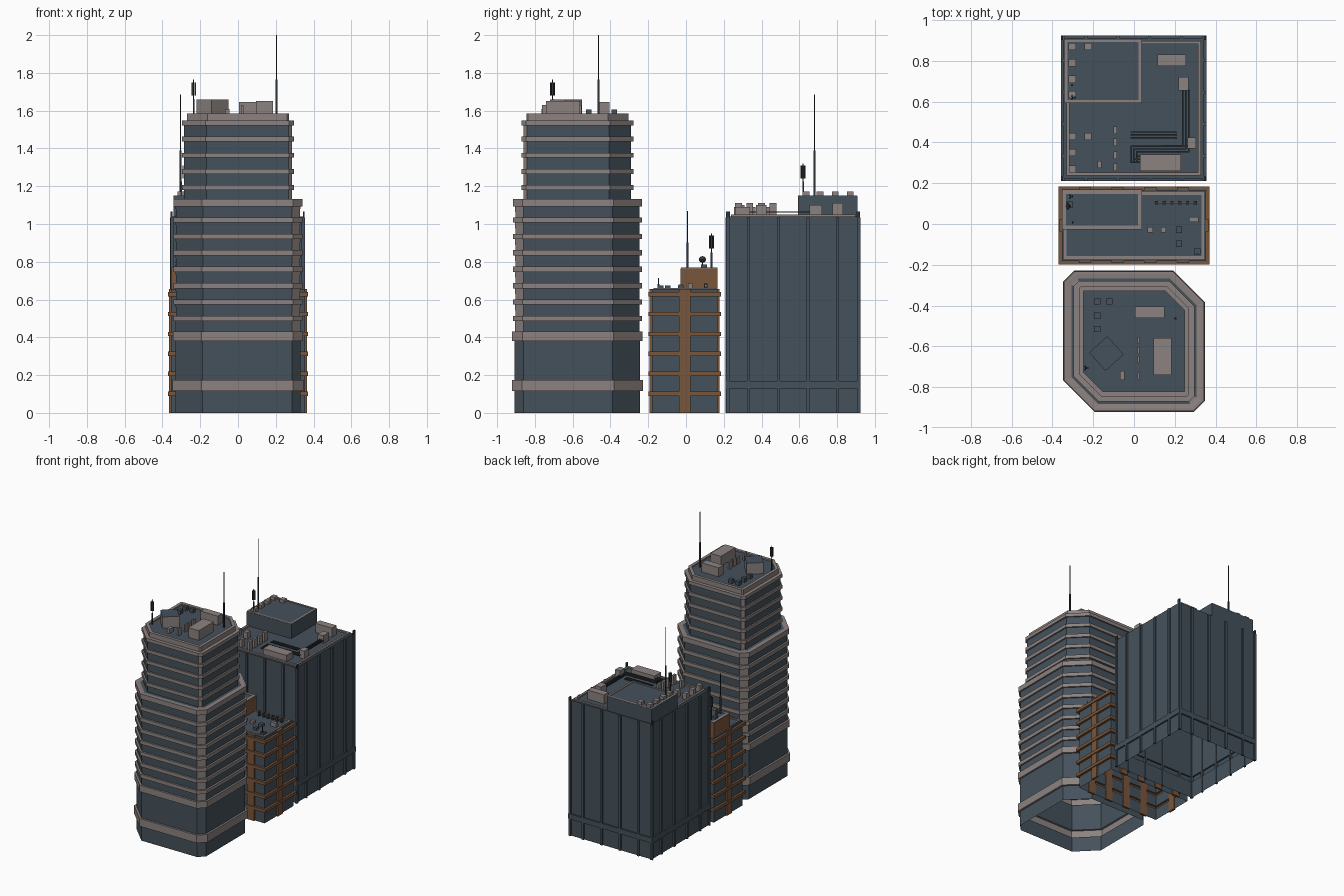
import bpy, bmesh, math
from mathutils import Matrix

if "Cube" in bpy.data.objects:
    bpy.data.objects.remove(bpy.data.objects["Cube"])


def material(name, rgb):
    m = bpy.data.materials.new(name)
    m.diffuse_color = (*rgb, 1)
    m.use_nodes = True
    m.node_tree.nodes["Principled BSDF"].inputs["Base Color"].default_value = m.diffuse_color
    return m


SLATE = material("slate_blue_glass", (0.060, 0.083, 0.106))
STONE = material("warm_grey_stone", (0.262, 0.226, 0.216))
BROWN = material("brown_brick", (0.195, 0.092, 0.043))
DARK = material("dark_metal", (0.030, 0.036, 0.042))


def finish(name, bm, mats):
    me = bpy.data.meshes.new(name)
    bm.to_mesh(me)
    bm.free()
    for m in mats:
        me.materials.append(m)
    ob = bpy.data.objects.new(name, me)
    bpy.context.collection.objects.link(ob)
    return ob


def loft(name, outline, steps, mats, pillar_edges=(), pillar_z=0):
    """Stack outlines; each step is (offset, z, material index of the strip below it)."""
    bm = bmesh.new()
    prev = None
    for d, z, mi in steps:
        ring = [bm.verts.new((x, y, z)) for x, y in outline(d)]
        if prev:
            n = len(ring)
            for i in range(n):
                j = (i + 1) % n
                f = bm.faces.new((prev[i], prev[j], ring[j], ring[i]))
                low = min(v.co.z for v in f.verts)
                f.material_index = 1 if i in pillar_edges and low >= pillar_z else mi
        prev = ring
    bm.faces.new(prev).material_index = 0   # roof deck, base stays open
    return finish(name, bm, mats)


def add_box(bm, x, y, z, rot=0):
    m = (Matrix.Translation((sum(x) / 2, sum(y) / 2, sum(z) / 2)) @ Matrix.Rotation(rot, 4, 'Z')
         @ Matrix.Diagonal((x[1] - x[0], y[1] - y[0], z[1] - z[0], 1)))
    return bmesh.ops.create_cube(bm, size=1, matrix=m)["verts"]


def boxes(name, items, mat):
    bm = bmesh.new()
    for it in items:
        add_box(bm, *it)
    return finish(name, bm, [mat])


def blocks(name, centres, size, z, mat):
    a, b = size[0] / 2, size[1] / 2
    return boxes(name, [((x - a, x + a), (y - b, y + b), z) for x, y in centres], mat)


def rect(cx, cy, hx, hy):
    return lambda d: [(cx + sx * (hx + d), cy + sy * (hy + d))
                      for sx, sy in ((-1, -1), (1, -1), (1, 1), (-1, 1))]


def banded(start, bands, out, top):
    """Wall profile with projecting bands (z low, z high)."""
    steps = [(0, start, 0)]
    for lo, hi in bands:
        steps += [(0, lo, 0), (out, lo, 1), (out, hi, 1), (0, hi, 1)]
    return steps + [(0, top, 0)]


def rim(z, inset=0.015, width=0.015, h=0.01):
    """Raised stone kerb around a flat roof."""
    return [(-inset, z, 0), (-inset, z + h, 2), (-inset - width, z + h, 2), (-inset - width, z, 2)]


def mast(name, x, y, z0, z1, panel=None):
    bm = bmesh.new()
    r = 0.0022
    mid = z0 + (z1 - z0) * 0.45
    add_box(bm, (x - 2 * r, x + 2 * r), (y - 2 * r, y + 2 * r), (z0, mid))
    add_box(bm, (x - r, x + r), (y - r, y + r), (mid, z1))
    if panel:   # three antenna panels around the mast
        for k in range(3):
            a = k * math.tau / 3
            px, py = x + 0.009 * math.cos(a), y + 0.009 * math.sin(a)
            add_box(bm, (px - .003, px + .003), (py - .005, py + .005), panel, a)
    return finish(name, bm, [DARK])


# ---- Tall chamfered tower ----
TY = -0.575


def tower_outline(d):
    h = 0.332 + d
    big, small = 0.145 + 0.586 * d, 0.046 + 0.586 * d
    pts = [(-h + big, -h), (h - small, -h), (h, -h + small), (h, h - big),
           (h - big, h), (-h + small, h), (-h, h - small), (-h, -h + big)]
    return [(x, TY + y) for x, y in pts]


steps = [(0, 0, 0), (0, .115, 0), (.015, .115, 1), (.015, .175, 1), (0, .175, 1),
         (0, .38, 0), (.013, .38, 1), (.013, .43, 1), (-.002, .43, 1)]
for i in range(8):
    z = 0.5 + i * 0.0868
    hi = z + (.025 if i == 7 else .014)
    steps += [(-.002, z - .014, 0), (.01, z - .014, 1), (.01, hi, 1), (-.004, hi, 1)]
steps += [(-.025, 1.13, 1), (-.047, 1.13, 0)]
for i in range(5):
    z = 1.193 + i * 0.0855
    steps += [(-.047, z - .013, 0), (-.036, z - .013, 1), (-.036, z + .013, 1), (-.047, z + .013, 1)]
steps += [(-.062, 1.548, 1), (-.062, 1.585, 1), (-.085, 1.585, 1), (-.085, 1.575, 1)]
loft("chamfered_tower", tower_outline, steps, [SLATE, STONE], (1, 5), .38)

boxes("tower_roof_plant", [((.095, .185), (-.74, -.56), (1.575, 1.65)),
                           ((.005, .15), (-.46, -.405), (1.575, 1.645)),
                           ((-.068, -.046), (-.765, -.72), (1.575, 1.61))], STONE)
diamond = boxes("tower_angled_plant_room", [((-.195, -.075), (-.695, -.575), (1.575, 1.66), math.radians(42))], STONE)
diamond.data.materials.append(SLATE)
for f in diamond.data.polygons:
    f.material_index = int(f.normal.z > .5)
blocks("tower_roof_vents", [(-.18, -.38), (-.12, -.38), (-.18, -.45), (-.18, -.515)], (.03, .03), (1.575, 1.605), SLATE)
blocks("tower_small_vents", [(.022, -.57), (.022, -.62), (.022, -.665), (.022, -.745)], (.012, .034), (1.575, 1.63), STONE)
mast("tower_tall_mast", .204, -.463, 1.575, 2.0)
mast("tower_panel_mast", -.235, -.706, 1.575, 1.765, (1.68, 1.75))

# ---- Low brown block ----
loft("low_block", rect(0, -.007, .354, .174),
     banded(0, [(.09 + i * .1055, .113 + i * .1055) for i in range(6)], .017, .655) + rim(.655, .01, .014, .006),
     [SLATE, BROWN, STONE])
piers = [((s * .357 - .008, s * .357 + .008), (-.036, .024), (0, .655)) for s in (-1, 1)]
piers += [((x - .03, x + .03), (y - .008, y + .008), (0, .655))
          for x in (-.24, -.08, .08, .24) for y in (-.184, .17)]
boxes("low_block_piers", piers, BROWN)
loft("low_block_penthouse", rect(-.157, .07, .197, .098), [(0, .65, 1), (0, .765, 1)] + rim(.765, .001, .02, .004),
     [SLATE, BROWN, STONE])
boxes("low_block_plant", [((.27, .315), (.01, .034), (.655, .685)), ((.10, .31), (.1, .108), (.67, .678))], STONE)
blocks("low_block_pipe_clamps", [(.11 + i * .038, .104) for i in range(6)], (.016, .018), (.655, .685), DARK)
blocks("low_block_vents", [(.08, -.028), (.145, -.028)], (.026, .026), (.655, .68), STONE)
blocks("low_block_dark_vents", [(.22, -.028), (.22, -.097), (.31, -.135)], (.03, .03), (.655, .675), SLATE)
blocks("penthouse_vent", [(-.315, .095)], (.03, .03), (.765, .785), SLATE)
mast("low_block_mast", -.3, .008, .765, 1.07)
mast("low_block_panel_mast", -.31, .135, .765, .95, (.87, .94))
mast("low_block_short_mast", .31, -.146, .655, .715)
bm = bmesh.new()   # satellite dish on a stub
add_box(bm, (-.318, -.312), (.084, .09), (.78, .81))
bmesh.ops.create_cone(bm, cap_ends=True, segments=12, radius1=.006, radius2=.019, depth=.012,
                      matrix=Matrix.Translation((-.32, .087, .81)) @ Matrix.Rotation(-1.2, 4, 'Y'))
finish("satellite_dish", bm, [DARK])

# ---- Square finned block ----
CX, CY, H = -.002, .567, .345
loft("finned_block", rect(CX, CY, H, H), banded(0, [(.13, .17)], .012, 1.04) + rim(1.04),
     [SLATE, SLATE, STONE])
fins = []
for k in (-.235, -.078, .078, .235):
    for s in (-1, 1):
        e = s * (H + .004)
        fins.append(((CX + k - .008, CX + k + .008), (CY + e - .008, CY + e + .008), (0, 1.035)))
        fins.append(((CX + e - .008, CX + e + .008), (CY + k - .008, CY + k + .008), (0, 1.035)))
for sx in (-1, 1):
    for sy in (-1, 1):
        x, y = CX + sx * (H + .002), CY + sy * (H + .002)
        fins.append(((x - .009, x + .009), (y - .009, y + .009), (0, 1.035)))
boxes("vertical_fins", fins, SLATE)
loft("finned_block_penthouse", rect(-.152, .75, .19, .157), [(0, 1.04, 0), (0, 1.148, 0)] + rim(1.148, .001, .014, .004),
     [SLATE, SLATE, STONE])
boxes("finned_block_plant", [((.115, .255), (.775, .83), (1.04, 1.11)), ((.218, .268), (.655, .72), (1.04, 1.1)),
                             ((.03, .23), (.26, .34), (1.04, 1.09)), ((.263, .305), (.37, .425), (1.04, 1.1)),
                             ((-.18, -.16), (.275, .31), (1.04, 1.1))], STONE)
blocks("roof_vents", [(-.302, .43), (-.302, .35), (-.302, .27), (-.225, .43)], (.034, .034), (1.04, 1.09), STONE)
blocks("penthouse_vents", [(-.302, .87), (-.225, .87), (-.302, .79), (-.302, .71), (-.302, .635)],
       (.036, .036), (1.148, 1.172), STONE)
blocks("roof_fans", [(-.092, .46), (-.092, .4), (-.092, .337), (-.092, .278)], (.018, .036), (1.04, 1.11), STONE)

# Parallel roof pipes bending around the plant
pipes = []
for i in range(3):
    o = i * .014
    z = (1.06, 1.067)
    pipes += [((.236 + o, .243 + o), (.385 - o, .66), z), ((-.018 + o, .243 + o), (.378 - o, .385 - o), z),
              ((-.018 + o, -.011 + o), (.3, .385 - o), z), ((-.018 + o, .03), (.3 + o, .307 + o), z),
              ((-.018, .21), (.42 + o, .426 + o), z)]
pipes += [((.14, .27), (.38, .388), (1.06, 1.067))]
boxes("roof_pipes", pipes, DARK)
mast("finned_block_mast", -.304, .68, 1.148, 1.685)
mast("finned_block_panel_mast", -.3, .62, 1.148, 1.32, (1.24, 1.31))
blocks("corner_lamps", [(CX + sx * .35, CY + sy * .345) for sx in (-1, 1) for sy in (-1, 1)],
       (.01, .02), (1.035, 1.065), DARK)
